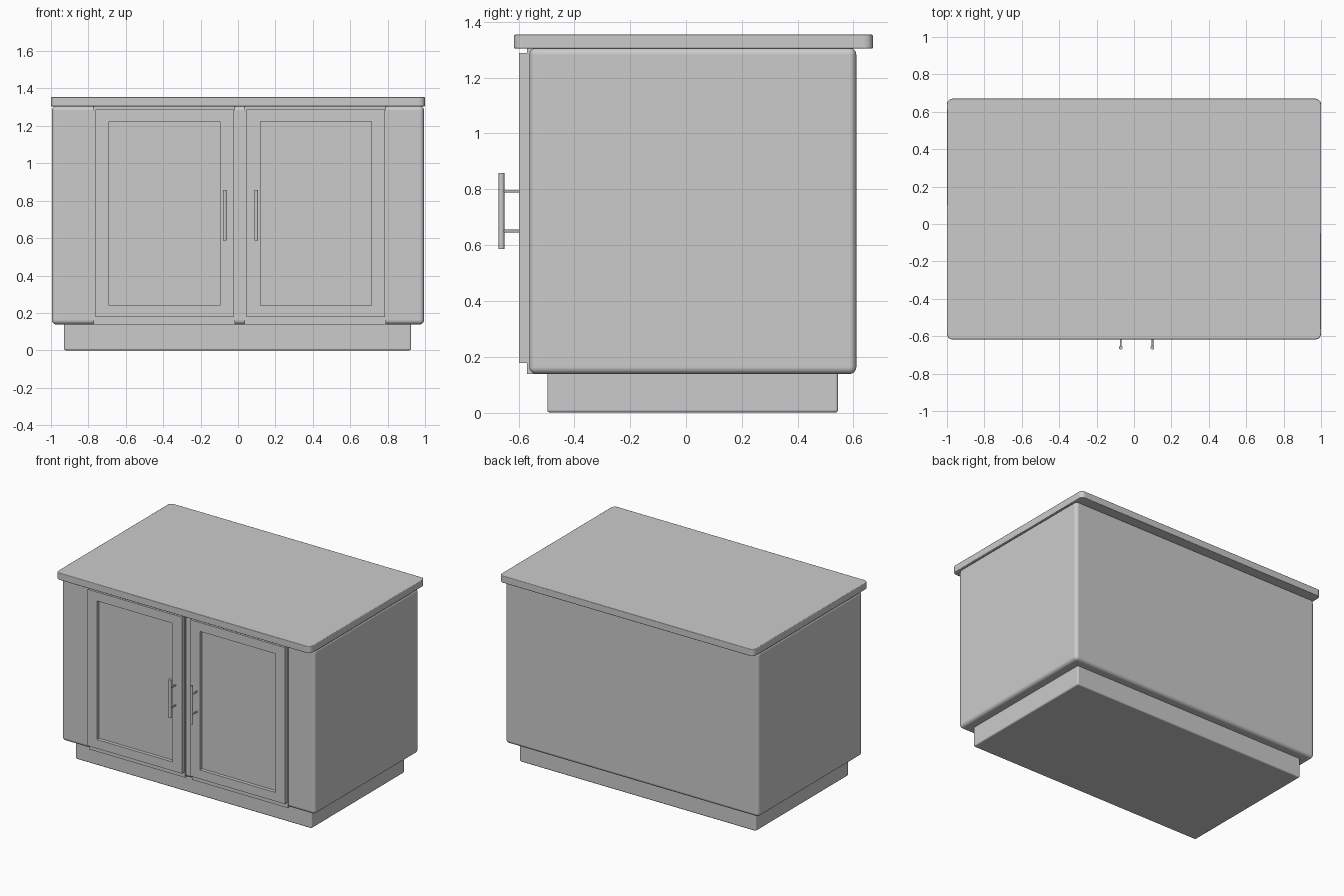
import bpy, bmesh, math

if "Cube" in bpy.data.objects:
    bpy.data.objects.remove(bpy.data.objects["Cube"])


def make_object(name, bm):
    mesh = bpy.data.meshes.new(name)
    bmesh.ops.recalc_face_normals(bm, faces=bm.faces)
    bm.to_mesh(mesh)
    bm.free()
    obj = bpy.data.objects.new(name, mesh)
    bpy.context.collection.objects.link(obj)
    bpy.ops.object.select_all(action='DESELECT')
    obj.select_set(True)
    bpy.context.view_layer.objects.active = obj
    bpy.ops.object.shade_smooth_by_angle(angle=math.radians(40))
    return obj


def box_bmesh(x, y, z):
    bm = bmesh.new()
    bmesh.ops.create_cube(bm, size=1)
    for v in bm.verts:
        v.co = [(a + b) / 2 + c * (b - a) for c, (a, b) in zip(v.co, (x, y, z))]
    return bm


def bevel_box(name, x, y, z, width=0.0, segments=3):
    obj = make_object(name, box_bmesh(x, y, z))
    if width:
        bevel = obj.modifiers.new("rounded_edges", 'BEVEL')
        bevel.width = width
        bevel.segments = segments
        bevel.harden_normals = True
    return obj


def cylinder(bm, start, end, radius, sides):
    axis = end - start
    matrix = Matrix.Translation((start + end) / 2) @ axis.to_track_quat('Z', 'Y').to_matrix().to_4x4()
    bmesh.ops.create_cone(bm, cap_ends=True, segments=sides, radius1=radius,
                          radius2=radius, depth=axis.length, matrix=matrix)


from mathutils import Matrix, Vector


# Door slab with a sunken centre panel on its front face
def door(name, x0, x1):
    bm = box_bmesh((x0, x1), (-0.599, -0.566), (0.177, 1.288))
    bm.faces.ensure_lookup_table()
    front = min(bm.faces, key=lambda f: f.calc_center_median().y)
    bmesh.ops.inset_region(bm, faces=[front], thickness=0.09)
    # Stiles are slightly wider than the rails
    for v in front.verts:
        v.co.x += 0.01 if v.co.x < (x0 + x1) / 2 else -0.01
    ring = bmesh.ops.extrude_face_region(bm, geom=[front])
    bmesh.ops.translate(bm, vec=(0, 0.024, 0),
                        verts=[g for g in ring['geom'] if isinstance(g, bmesh.types.BMVert)])
    if front.is_valid:
        bm.faces.remove(front)
    return make_object(name, bm)


# Upright bar on two standoff posts
def handle(name, x):
    bm = bmesh.new()
    cylinder(bm, Vector((x, -0.661, 0.586)), Vector((x, -0.661, 0.858)), 0.01, 24)
    for z in (0.65, 0.793):
        cylinder(bm, Vector((x, -0.661, z)), Vector((x, -0.59, z)), 0.005, 16)
    return make_object(name, bm)


# Plinth, carcass and countertop
bevel_box("plinth", (-0.93, 0.926), (-0.497, 0.545), (0, 0.15), 0.01)
bevel_box("cabinet_body", (-0.995, 0.995), (-0.561, 0.61), (0.138, 1.307), 0.025, 5)
top = bevel_box("countertop", (-1, 1), (-0.617, 0.67), (1.304, 1.354), 0.005, 2)

# Wider rounding on the countertop's upright corners
bm = bmesh.new()
bm.from_mesh(top.data)
uprights = [e for e in bm.edges if abs(e.verts[0].co.z - e.verts[1].co.z) > 0.01]
bmesh.ops.bevel(bm, geom=uprights, offset=0.03, segments=5, profile=0.5, affect='EDGES')
bm.to_mesh(top.data)
bm.free()
top.modifiers["rounded_edges"].limit_method = 'ANGLE'

# Backing panels, doors and handles
for side, (b0, b1), (d0, d1), hx in (
        ("left", (-0.773, -0.016), (-0.763, -0.022), -0.071),
        ("right", (0.036, 0.79), (0.046, 0.787), 0.098)):
    bevel_box(side + "_door_backing", (b0, b1), (-0.569, -0.54), (0.138, 1.305))
    door(side + "_door", d0, d1)
    handle(side + "_handle", hx)
